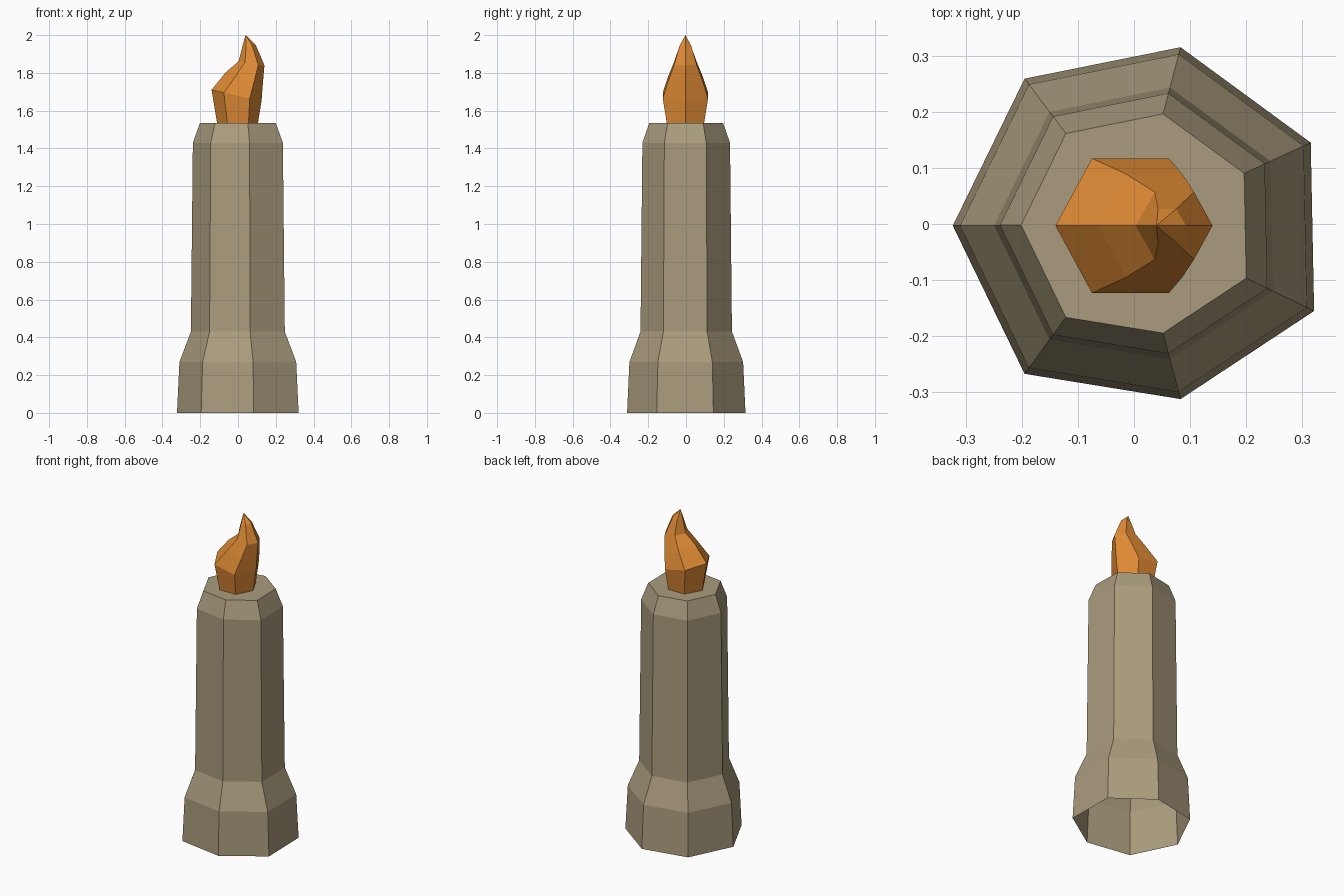
import bpy

if "Cube" in bpy.data.objects:
    bpy.data.objects.remove(bpy.data.objects["Cube"])


def material(name, rgb):
    m = bpy.data.materials.new(name)
    m.diffuse_color = (*rgb, 1.0)
    m.use_nodes = True
    m.node_tree.nodes["Principled BSDF"].inputs["Base Color"].default_value = m.diffuse_color
    return m


def loft(name, rings, mat, tip=None):
    """Join equal-sized rings with quads, then close the top with a cap or a tip."""
    n = len(rings[0])
    verts = [p for ring in rings for p in ring]
    faces = [(r * n + i, r * n + (i + 1) % n, (r + 1) * n + (i + 1) % n, (r + 1) * n + i)
             for r in range(len(rings) - 1) for i in range(n)]
    last = (len(rings) - 1) * n
    if tip:
        verts.append(tip)
        faces += [(last + i, last + (i + 1) % n, len(verts) - 1) for i in range(n)]
    else:
        faces.append(tuple(range(last, last + n)))
    mesh = bpy.data.meshes.new(name)
    mesh.from_pydata(verts, [], faces)
    mesh.materials.append(mat)
    mesh.update()
    obj = bpy.data.objects.new(name, mesh)
    bpy.context.collection.objects.link(obj)
    return obj


wax = material("tan wax", (0.40, 0.33, 0.205))
fire = material("orange flame", (0.75, 0.26, 0.035))

# Candle: slightly uneven seven-sided outline, open underneath
outline = [(-0.323, -0.003), (-0.195, -0.267), (0.083, -0.312), (0.321, -0.155),
           (0.315, 0.145), (0.083, 0.315), (-0.195, 0.259)]
profile = [(0.0, 1.0), (0.27, 0.96), (0.43, 0.772), (1.43, 0.74), (1.535, 0.623)]
loft("candle", [[(x * s, y * s, z) for x, y in outline] for z, s in profile], wax)

# Flame: six-sided leaning rings, mirrored front to back.
# Each ring: left point, left pair, right pair, right point as (x, half depth, z)
half_rings = [
    [(-0.11, 0, 1.53), (-0.055, 0.098, 1.53), (0.055, 0.098, 1.53), (0.105, 0, 1.53)],
    [(-0.14, 0, 1.71), (-0.075, 0.12, 1.695), (0.062, 0.12, 1.665), (0.125, 0, 1.655)],
    [(-0.063, 0, 1.805), (-0.014, 0.092, 1.78), (0.086, 0.092, 1.755), (0.132, 0, 1.75)],
    [(0.003, 0, 1.86), (0.037, 0.06, 1.858), (0.107, 0.06, 1.842), (0.14, 0, 1.84)],
    [(0.025, 0, 1.947), (0.043, 0.03, 1.94), (0.075, 0.03, 1.945), (0.093, 0, 1.95)],
]
YC = -0.003
rings = []
for left, lp, rp, right in half_rings:
    front = [(x, YC - y, z) for x, y, z in (left, lp, rp, right)]
    back = [(x, YC + y, z) for x, y, z in (rp, lp)]
    rings.append(front + back)
loft("flame", rings, fire, tip=(0.04, YC, 2.0))
